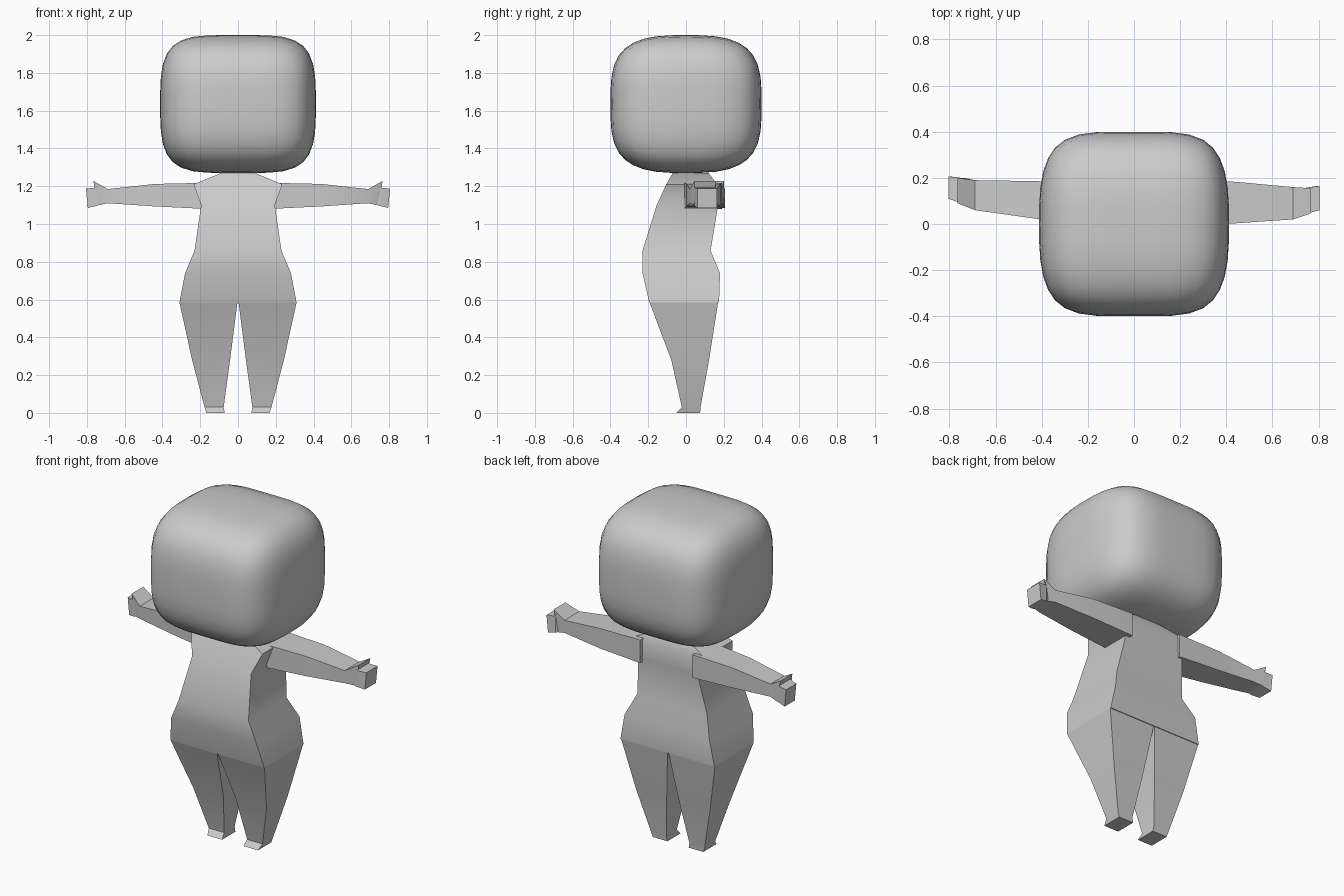
import bpy, bmesh, math

if "Cube" in bpy.data.objects:
    bpy.data.objects.remove(bpy.data.objects["Cube"])


def finish(name, bm, angle):
    bmesh.ops.recalc_face_normals(bm, faces=bm.faces)
    mesh = bpy.data.meshes.new(name)
    bm.to_mesh(mesh)
    bm.free()
    ob = bpy.data.objects.new(name, mesh)
    bpy.context.collection.objects.link(ob)
    bpy.ops.object.select_all(action='DESELECT')
    ob.select_set(True)
    bpy.context.view_layer.objects.active = ob
    bpy.ops.object.shade_smooth_by_angle(angle=math.radians(angle))
    return ob


def loft(name, loops, angle=35):
    """Skin closed four-point loops and cap both ends."""
    bm = bmesh.new()
    rings = [[bm.verts.new(p) for p in loop] for loop in loops]
    for a, b in zip(rings, rings[1:]):
        for i in range(4):
            j = (i + 1) % 4
            bm.faces.new((a[i], a[j], b[j], b[i]))
    bm.faces.new(rings[0])
    bm.faces.new(rings[-1])
    return finish(name, bm, angle)


def rect(z, x0, x1, y0, y1):
    return [(x0, y0, z), (x1, y0, z), (x1, y1, z), (x0, y1, z)]


# Head: gridded cube pushed out to a rounded box
bm = bmesh.new()
bmesh.ops.create_cube(bm, size=2)
bmesh.ops.subdivide_edges(bm, edges=bm.edges[:], cuts=9, use_grid_fill=True)
for v in bm.verts:
    lo, hi = 0.0, 1.2
    for _ in range(30):
        s = (lo + hi) / 2
        f = abs(v.co.x * s) ** 4.5 + abs(v.co.y * s) ** 3 + abs(v.co.z * s) ** 3.5
        lo, hi = (s, hi) if f < 1 else (lo, s)
    v.co *= lo
    v.co = (v.co.x * 0.412, v.co.y * 0.40, 1.635 + v.co.z * 0.365)
finish("head", bm, 60)

# Torso: stacked rectangles (z, half width, front y, back y)
torso = [(0.585, 0.31, -0.195, 0.175), (0.74, 0.28, -0.23, 0.18),
         (0.86, 0.23, -0.23, 0.13), (1.10, 0.195, -0.155, 0.17),
         (1.21, 0.235, -0.105, 0.165), (1.27, 0.09, -0.07, 0.12)]
loft("torso", [rect(z, -w, w, f, b) for z, w, f, b in torso], 40)

# Legs: tapered boxes ending in a small flared foot
leg = [(0.585, 0.003, 0.31, -0.193, 0.17), (0.28, 0.042, 0.243, -0.078, 0.122),
       (0.03, 0.076, 0.177, -0.022, 0.077), (0.0, 0.07, 0.167, -0.05, 0.075)]
for side, s in (("left", 1), ("right", -1)):
    loft(side + "_leg", [rect(z, s * a, s * b, f, k) for z, a, b, f, k in leg])

# Arms: top and bottom outline in x/z, with a thumb ridge near the tip
top = [(0.17, 1.218), (0.44, 1.212), (0.69, 1.185),
       (0.765, 1.228), (0.75, 1.192), (0.805, 1.188)]
bottom = [(0.17, 1.08), (0.44, 1.093), (0.69, 1.11),
          (0.735, 1.10), (0.75, 1.096), (0.795, 1.085)]
arms = {"left": (1, [-0.01, 0.003, 0.02, 0.045, 0.045, 0.06],
                 [0.19, 0.183, 0.16, 0.155, 0.158, 0.165]),
        "right": (-1, [-0.01, 0.025, 0.06, 0.09, 0.09, 0.11],
                  [0.18, 0.186, 0.19, 0.20, 0.20, 0.206])}
for side, (s, front, back) in arms.items():
    loft(side + "_arm", [[(s * t[0], f, t[1]), (s * t[0], k, t[1]),
                          (s * b[0], k, b[1]), (s * b[0], f, b[1])]
                         for t, b, f, k in zip(top, bottom, front, back)], 20)
